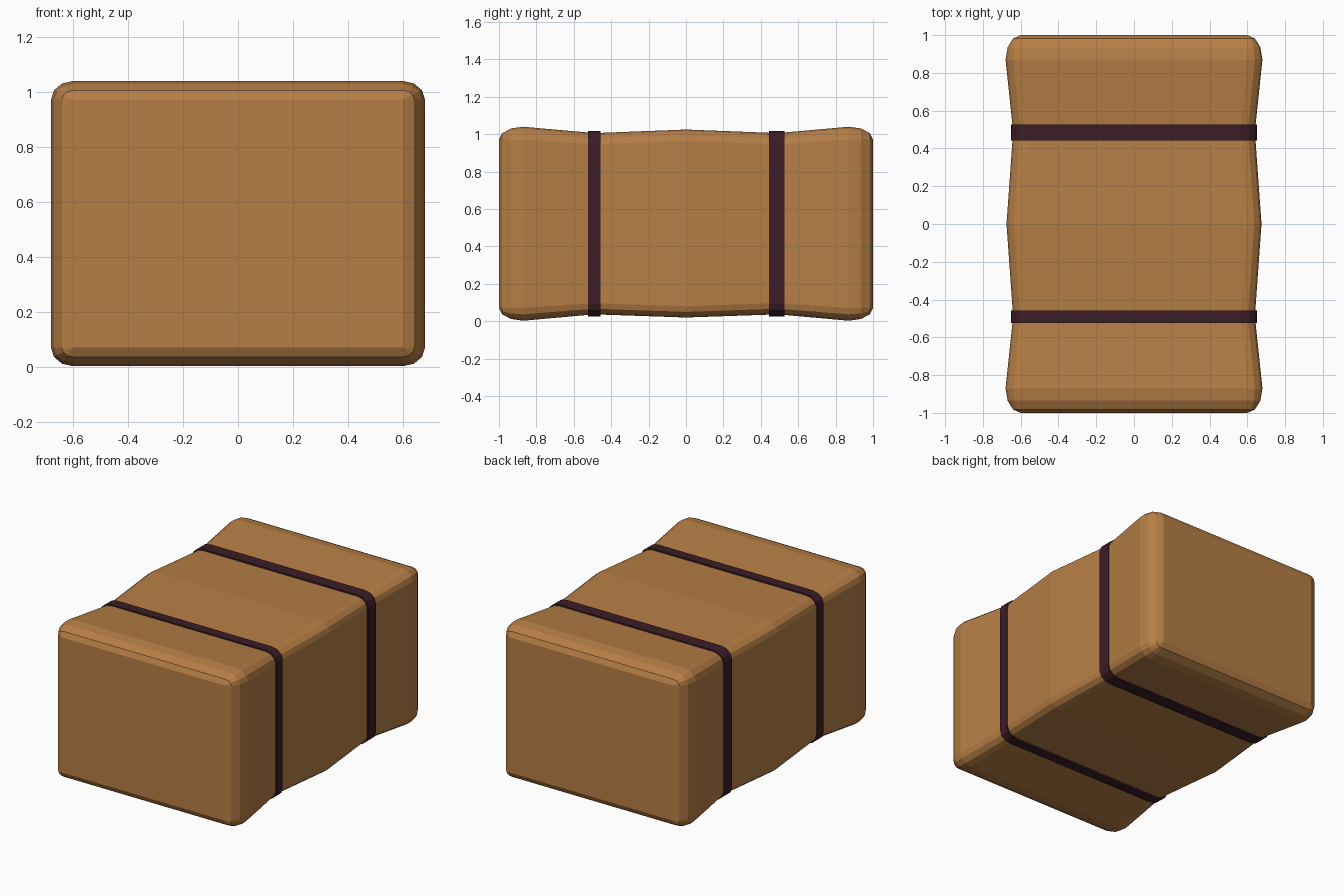
import bpy, bmesh, math

if "Cube" in bpy.data.objects:
    bpy.data.objects.remove(bpy.data.objects["Cube"])


def material(name, color):
    m = bpy.data.materials.new(name)
    m.diffuse_color = color
    m.use_nodes = True
    m.node_tree.nodes["Principled BSDF"].inputs["Base Color"].default_value = m.diffuse_color
    return m


def section(y, hx, z0, z1, rx, rz):
    """Rounded rectangle in the xz plane, three segments per corner."""
    cx, cz, mid = hx - rx, (z1 - z0) / 2 - rz, (z0 + z1) / 2
    pts = []
    for q, (sx, sz) in enumerate([(1, 1), (-1, 1), (-1, -1), (1, -1)]):
        for k in range(4):
            a = math.radians(90 * q + 30 * k)
            pts.append((sx * cx + rx * math.cos(a), y, mid + sz * cz + rz * math.sin(a)))
    return pts


def loft(name, rings, mat, closed=False):
    bm = bmesh.new()
    loops = [[bm.verts.new(p) for p in r] for r in rings]
    n = len(loops[0])
    pairs = list(zip(loops, loops[1:]))
    if closed:
        pairs.append((loops[-1], loops[0]))
    for a, b in pairs:
        for i in range(n):
            j = (i + 1) % n
            bm.faces.new((a[i], a[j], b[j], b[i]))
    if not closed:
        bm.faces.new(loops[0])
        bm.faces.new(loops[-1])
    bmesh.ops.remove_doubles(bm, verts=bm.verts, dist=0.0005)
    bmesh.ops.recalc_face_normals(bm, faces=bm.faces)
    me = bpy.data.meshes.new(name)
    bm.to_mesh(me)
    bm.free()
    me.materials.append(mat)
    ob = bpy.data.objects.new(name, me)
    bpy.context.collection.objects.link(ob)
    return ob


straw = material("straw", (0.47, 0.21, 0.06, 1))
twine = material("strap", (0.045, 0.012, 0.02, 1))

# Bale body: rounded ends, pinched at the straps, slight bulge in the middle
HX, Z0, Z1, RX, RY, RZ = 0.68, 0.003, 1.04, 0.08, 0.13, 0.068


def end_rings(side):
    rings = []
    for deg in (0, 30, 60, 90):
        c, s = math.cos(math.radians(deg)), math.sin(math.radians(deg))
        dx, dz = RX * (1 - c), RZ * (1 - c)
        rings.append(section(side * (1 - RY + RY * s), HX - dx, Z0 + dz, Z1 - dz, RX * c, RZ * c))
    return rings


rings = end_rings(-1)[::-1]
for y, hx, z0, z1 in [(-0.49, 0.64, 0.037, 1.006), (0, 0.675, 0.02, 1.025), (0.49, 0.64, 0.037, 1.006)]:
    rings.append(section(y, hx, z0, z1, 0.075, 0.06))
rings += end_rings(1)
loft("bale_body", rings, straw)

# Straps: thin bands around the pinched sections
for name, ya, yb in [("front_strap", -0.523, -0.457), ("back_strap", 0.443, 0.526)]:
    outer = (0.65, 0.026, 1.018, 0.08, 0.066)
    inner = (0.63, 0.046, 0.998, 0.07, 0.056)
    loft(name, [section(ya, *outer), section(yb, *outer),
                section(yb, *inner), section(ya, *inner)], twine, closed=True)
